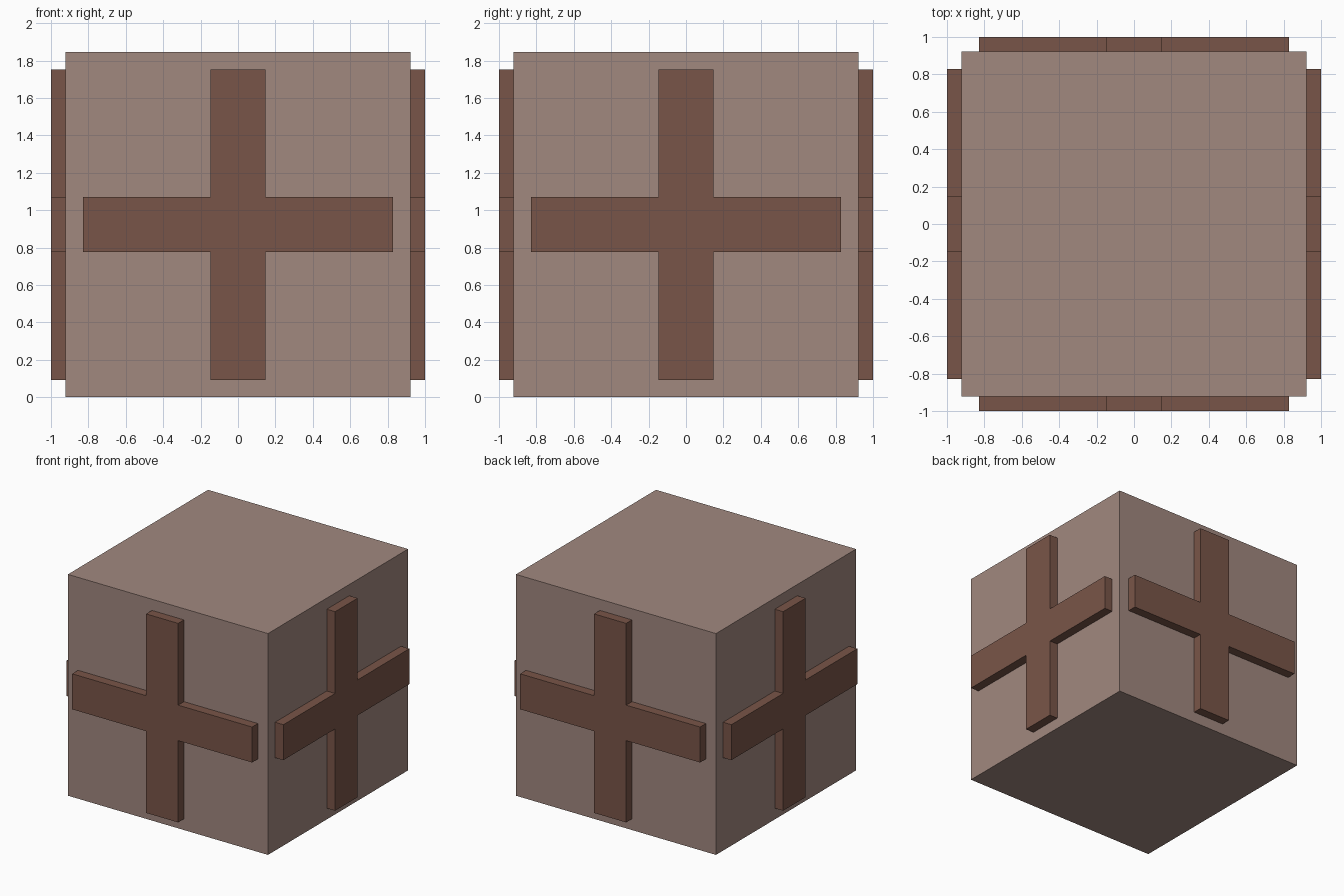
import bpy
import bmesh
from math import pi
from mathutils import Matrix, Vector

HALF = 0.923      # half the cube's side
REACH = 0.83      # half the length of each cross arm
ARM = 0.148       # half the width of each cross arm
DEPTH = 1 - HALF  # how far the crosses stand out

cube = bpy.data.objects.get("Cube")
if cube:
    bpy.data.objects.remove(cube, do_unlink=True)


def make_material(name, colour):
    mat = bpy.data.materials.new(name)
    mat.use_nodes = True
    mat.diffuse_color = colour
    mat.node_tree.nodes["Principled BSDF"].inputs["Base Color"].default_value = colour
    return mat


def make_object(name, bm, mat):
    bmesh.ops.recalc_face_normals(bm, faces=bm.faces)
    mesh = bpy.data.meshes.new(name)
    bm.to_mesh(mesh)
    bm.free()
    mesh.materials.append(mat)
    obj = bpy.data.objects.new(name, mesh)
    bpy.context.collection.objects.link(obj)
    return obj


light_brown = make_material("light brown", (0.356, 0.246, 0.212, 1))
dark_brown = make_material("dark brown", (0.191, 0.091, 0.065, 1))

# Main block
bm = bmesh.new()
bmesh.ops.create_cube(bm, size=2 * HALF)
block = make_object("block", bm, light_brown)
block.location.z = HALF

# One raised cross on each upright side
corner = [(ARM, ARM), (ARM, REACH), (-ARM, REACH)]
for turn, side in enumerate(("front", "right", "back", "left")):
    bm = bmesh.new()
    outline = []
    for quarter in range(4):
        spin = Matrix.Rotation(quarter * pi / 2, 3, "Y")
        # Each quarter gives an inner corner and the two ends of one arm
        outline += [bm.verts.new(spin @ Vector((-x, -HALF, z))) for x, z in corner]
    face = bm.faces.new(outline)
    new = bmesh.ops.extrude_face_region(bm, geom=[face])["geom"]
    moved = [v for v in new if isinstance(v, bmesh.types.BMVert)]
    bmesh.ops.translate(bm, verts=moved, vec=(0, -DEPTH, 0))
    cross = make_object(side + "_cross", bm, dark_brown)
    cross.location.z = HALF
    cross.rotation_euler.z = -turn * pi / 2
